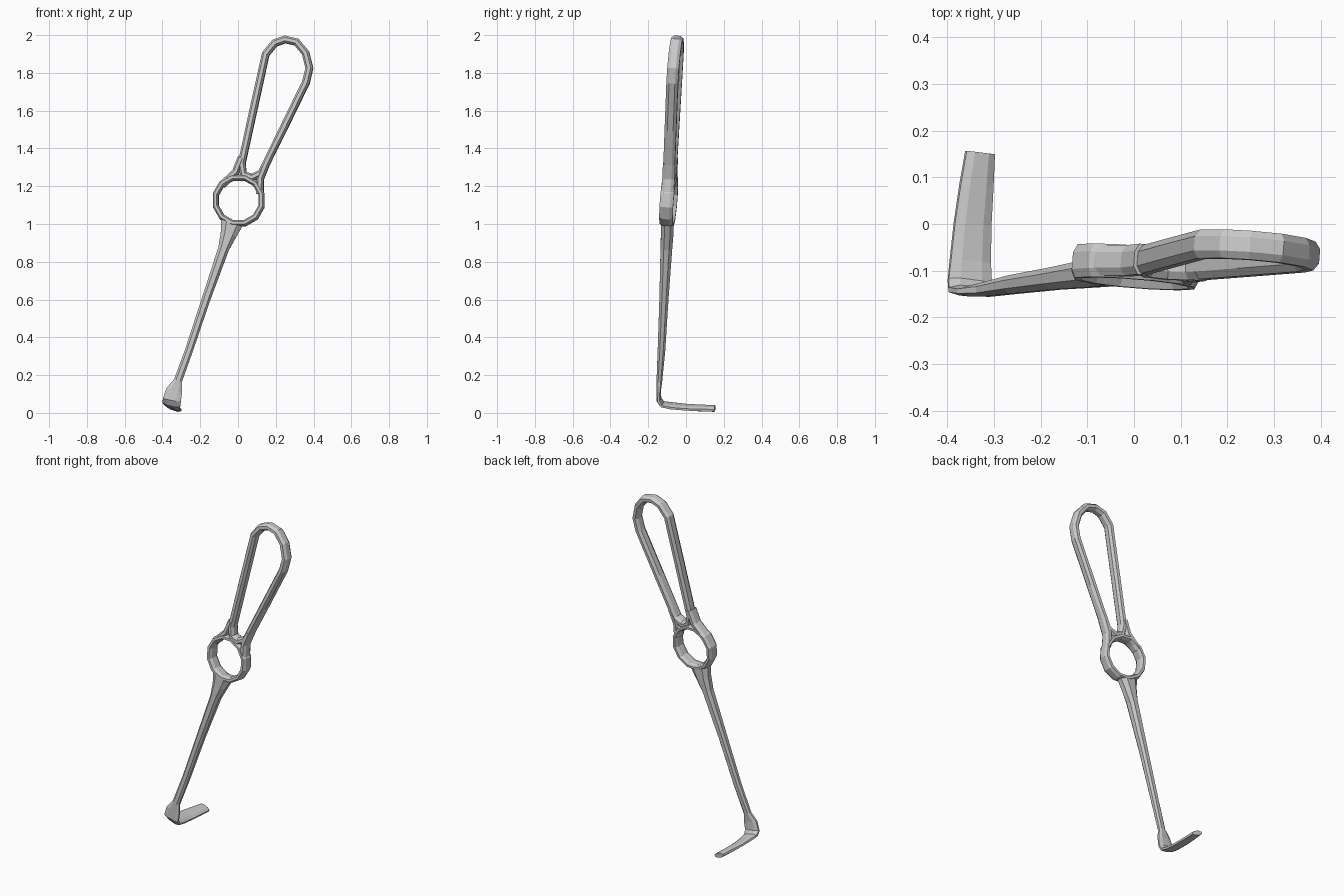
import bpy, bmesh, math
from mathutils import Vector

if "Cube" in bpy.data.objects:
    bpy.data.objects.remove(bpy.data.objects["Cube"])

# chamfered-rectangle cross-section shared by every bar
SECTION = [(1, .45), (.5, 1), (-.5, 1), (-1, .45), (-1, -.45), (-.5, -1), (.5, -1), (1, -.45)]


def sweep(name, path, axis, closed=False):
    """Sweep SECTION along (point, half size along axis, half size across axis)."""
    bm = bmesh.new()
    n = len(path)
    axis = Vector(axis).normalized()
    pts = [Vector(p[0]) for p in path]
    rings = []
    for i, (_, a, b) in enumerate(path):
        prev = pts[i - 1] if closed or i > 0 else pts[i]
        nxt = pts[(i + 1) % n] if closed or i < n - 1 else pts[i]
        d0, d1 = (pts[i] - prev).normalized(), (nxt - pts[i]).normalized()
        t = (d0 + d1).normalized()
        side = axis.cross(t).normalized()
        along = t.cross(side).normalized()
        rings.append([bm.verts.new(pts[i] + along * a * u + side * b * v) for u, v in SECTION])
    m = len(SECTION)
    for i in range(n if closed else n - 1):
        r, s = rings[i], rings[(i + 1) % n]
        for j in range(m):
            bm.faces.new((r[j], r[(j + 1) % m], s[(j + 1) % m], s[j]))
    if not closed:
        bm.faces.new(rings[0])
        bm.faces.new(rings[-1])
    bmesh.ops.recalc_face_normals(bm, faces=bm.faces)
    me = bpy.data.meshes.new(name)
    bm.to_mesh(me)
    bm.free()
    ob = bpy.data.objects.new(name, me)
    bpy.context.collection.objects.link(ob)
    return ob


def on_plane(x, z):
    """Point on the slightly leaning plane of the handle and ring."""
    return (x, -.092 - .08 * x + .077 * (z - 1.12), z)


PLANE = (.08, 1, -.077)

# tapered handle loop
loop = [(.02, 1.32), (.083, 1.61), (.147, 1.90), (.195, 1.958), (.25, 1.977), (.31, 1.963),
        (.358, 1.905), (.378, 1.825), (.36, 1.75), (.238, 1.50), (.125, 1.27), (.075, 1.246), (.03, 1.262)]
sweep("handle_loop", [(on_plane(x, z), .031, .02) for x, z in loop], PLANE, True)

# finger ring
ring = []
for k in range(12):
    a = math.tau * (k + .5) / 12
    ring.append((on_plane(.004 + .125 * math.cos(a), 1.125 + .125 * math.sin(a)), .036, .016))
sweep("finger_ring", ring, PLANE, True)

# shoulders joining loop legs to ring
shoulders = {"left_shoulder": [(.018, 1.35), (-.012, 1.275), (-.085, 1.205)],
             "right_shoulder": [(.15, 1.32), (.118, 1.24), (.116, 1.16)]}
for name, pts in shoulders.items():
    sweep(name, [(on_plane(x, z), .033, .019) for x, z in pts], PLANE)

# shaft with flared collar, bending into the flat blade
shaft = [((-.03, -.098, 1.015), .062, .034),
         ((-.05, -.10, .945), .043, .033),
         ((-.076, -.104, .87), .029, .031),
         ((-.17, -.117, .60), .023, .024),
         ((-.26, -.13, .33), .021, .020),
         ((-.318, -.141, .17), .022, .015),
         ((-.337, -.144, .12), .043, .011),
         ((-.350, -.143, .07), .048, .012),
         ((-.352, -.125, .046), .048, .012),
         ((-.351, -.08, .038), .045, .012),
         ((-.346, 0, .030), .041, .012),
         ((-.338, .08, .026), .037, .013),
         ((-.330, .153, .023), .032, .013)]
sweep("shaft_and_blade", shaft, (.949, 0, -.316))
